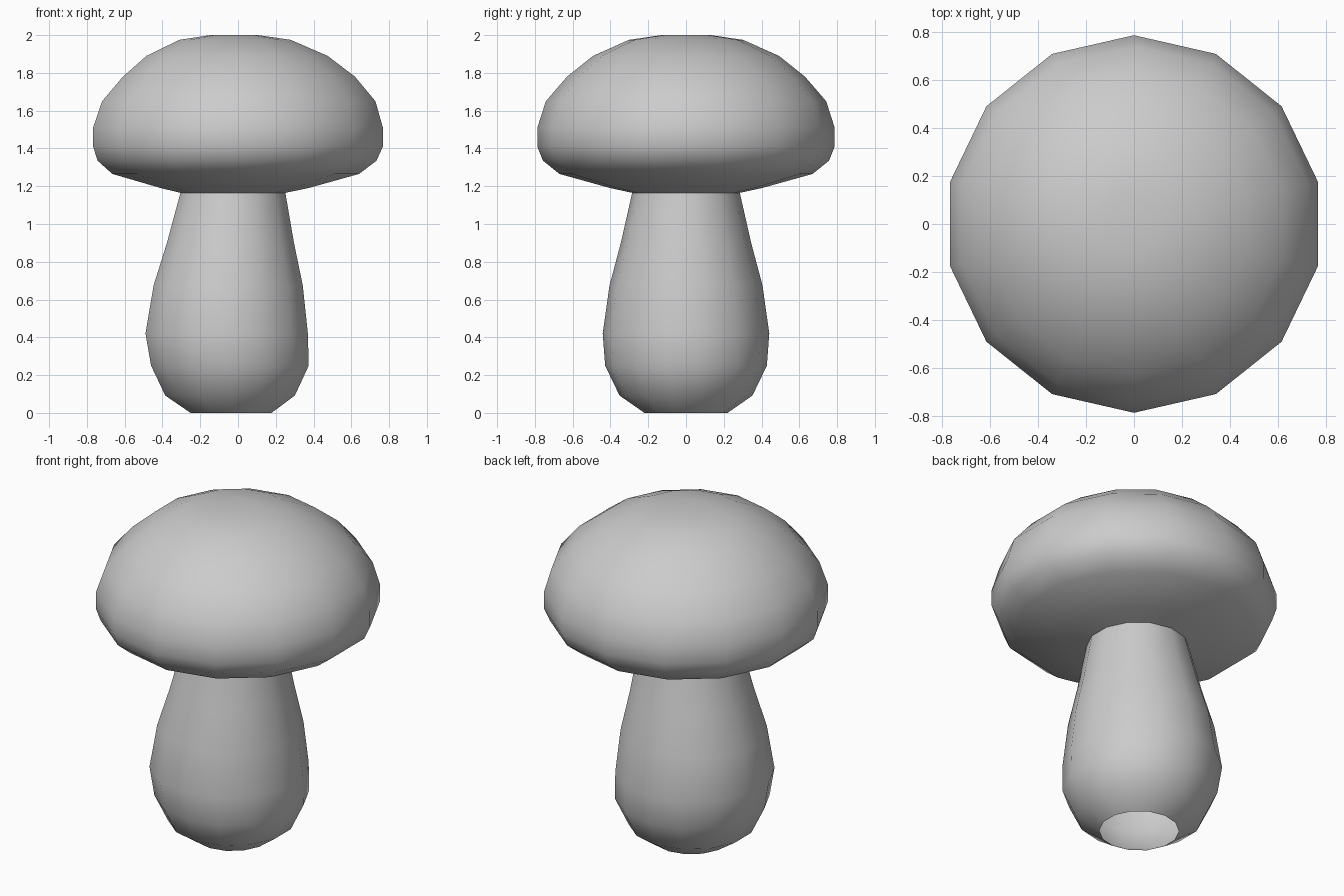
import bpy, bmesh
from math import pi, sin, cos

if "Cube" in bpy.data.objects:
    bpy.data.objects.remove(bpy.data.objects["Cube"])

SIDES = 14


def lathe(name, rings, close_top=False):
    """Skin a list of (radius, z, x_offset) rings, listed bottom to top."""
    bm = bmesh.new()
    loops = []
    for r, z, ox in rings:
        loops.append([bm.verts.new((ox + r * sin(2 * pi * i / SIDES),
                                    r * cos(2 * pi * i / SIDES), z))
                      for i in range(SIDES)])
    for a, b in zip(loops, loops[1:]):
        for i in range(SIDES):
            j = (i + 1) % SIDES
            bm.faces.new((a[j], a[i], b[i], b[j]))
    if close_top:
        bm.faces.new(loops[-1][::-1])
    for f in bm.faces:
        f.smooth = True
    mesh = bpy.data.meshes.new(name)
    bm.to_mesh(mesh)
    bm.free()
    obj = bpy.data.objects.new(name, mesh)
    bpy.context.collection.objects.link(obj)
    return obj


# Bulbous stem, open underneath, leaning slightly to -x
lathe("stem", [
    (0.22, 0.0, -0.037), (0.352, 0.092, -0.042), (0.428, 0.25, -0.043),
    (0.441, 0.42, -0.06), (0.405, 0.675, -0.052), (0.345, 0.90, -0.04),
    (0.285, 1.165, -0.027),
])

# Rounded cap with a shallow sloping underside
lathe("cap", [
    (0.285, 1.165, -0.027), (0.40, 1.19, -0.018), (0.67, 1.265, -0.012),
    (0.757, 1.335, -0.005), (0.787, 1.41, 0.0), (0.787, 1.51, 0.0),
    (0.742, 1.65, 0.004), (0.63, 1.78, 0.005), (0.492, 1.89, -0.005),
    (0.302, 1.975, -0.016), (0.13, 2.0, -0.02),
], close_top=True)
